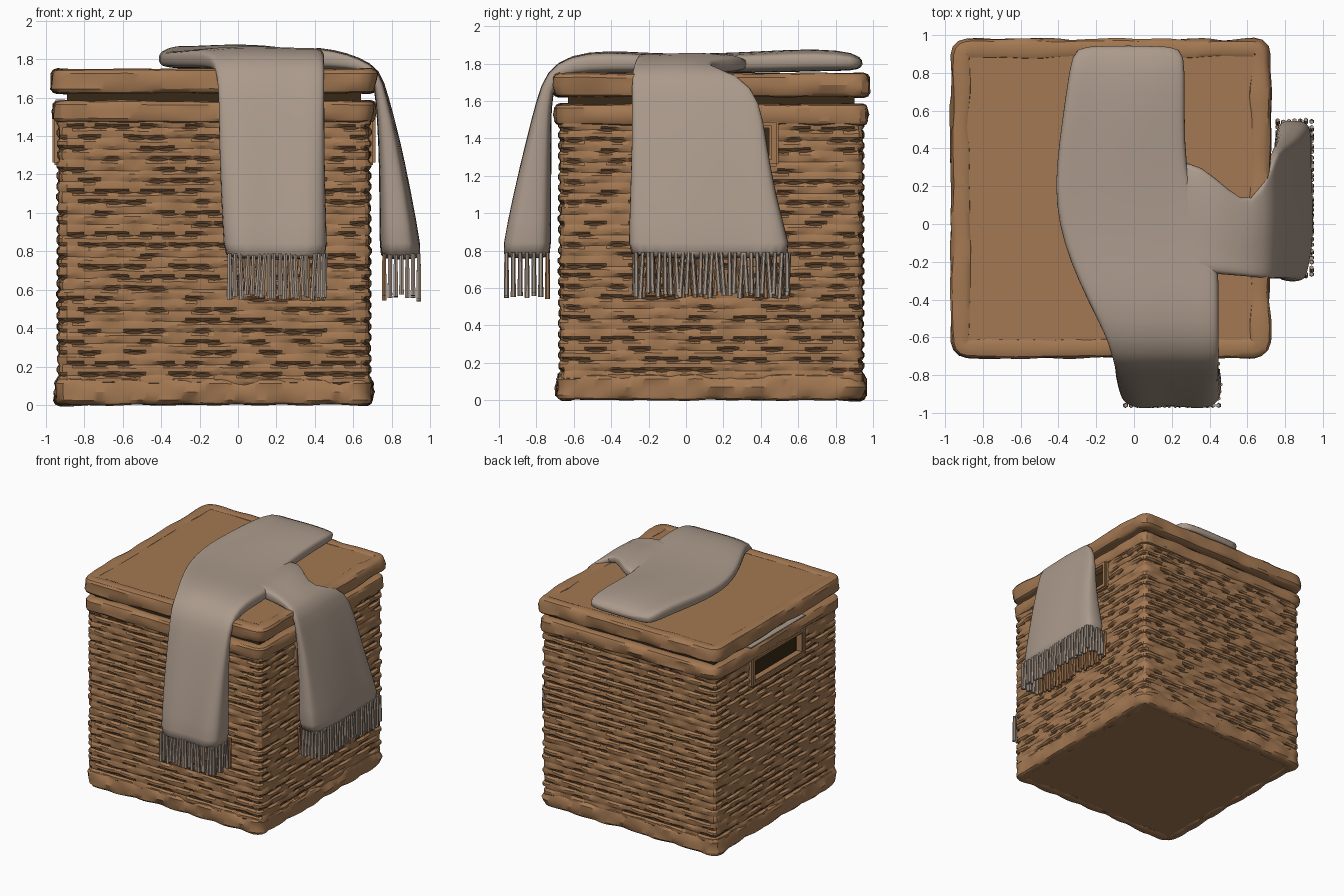
import bpy, bmesh, math, random
from mathutils import Vector, Matrix, noise

random.seed(4)
if "Cube" in bpy.data.objects:
    bpy.data.objects.remove(bpy.data.objects["Cube"])

CX, CY = -0.125, 0.135          # middle of the basket


def material(name, rgb):
    m = bpy.data.materials.new(name)
    m.use_nodes = True
    m.diffuse_color = (*rgb, 1)
    m.node_tree.nodes["Principled BSDF"].inputs["Base Color"].default_value = (*rgb, 1)
    return m


WICKER = material("wicker", (0.37, 0.19, 0.085))
SLIT = material("weave_shadow_brown", (0.10, 0.05, 0.022))
DARK = material("dark_interior", (0.04, 0.022, 0.008))
WOOL = material("grey_beige_wool", (0.41, 0.325, 0.262))


def finish(name, bm, mats, angle=40):
    bmesh.ops.recalc_face_normals(bm, faces=bm.faces)
    me = bpy.data.meshes.new(name)
    bm.to_mesh(me)
    bm.free()
    ob = bpy.data.objects.new(name, me)
    bpy.context.collection.objects.link(ob)
    for m in mats:
        me.materials.append(m)
    bpy.ops.object.select_all(action='DESELECT')
    ob.select_set(True)
    bpy.context.view_layer.objects.active = ob
    bpy.ops.object.shade_smooth_by_angle(angle=math.radians(angle))
    return ob


def box(name, lo, hi, mat, bevel=0.0):
    bm = bmesh.new()
    lo, hi = Vector(lo), Vector(hi)
    bmesh.ops.create_cube(bm, size=1, matrix=Matrix.Translation((lo + hi) / 2)
                          @ Matrix.Diagonal((*(hi - lo), 1)))
    if bevel:
        bmesh.ops.bevel(bm, geom=bm.edges[:], offset=bevel, segments=2, affect='EDGES')
    return finish(name, bm, [mat])


def square_path(half, r, n):
    """Points and outward normals round a square with rounded corners."""
    side = [(Vector((-half + r + 2 * (half - r) * i / n, -half, 0)), Vector((0, -1, 0)))
            for i in range(n + 1)]
    for i in (1, 2):
        a = math.radians(30 * i)
        o = Vector((math.sin(a), -math.cos(a), 0))
        side.append((Vector((half - r, r - half, 0)) + o * r, o))
    out = []
    for k in range(4):
        rot = Matrix.Rotation(k * math.pi / 2, 3, 'Z')
        out += [(rot @ p + Vector((CX, CY, 0)), rot @ o) for p, o in side]
    return out


def sq(v, e):
    return math.copysign(abs(v) ** e, v)


def rim(name, half, z0, z1, thick, rough, braid=0.0):
    """Lumpy willow band swept round the basket, optionally braided."""
    bm, rings, n = bmesh.new(), [], 14
    for i, (p, o) in enumerate(square_path(half - thick, 0.03, 64)):
        ring = []
        for j in range(n):
            t = math.tau * j / n
            c, s = sq(math.cos(t), 0.6), sq(math.sin(t), 0.6)
            q = p + o * c * thick + Vector((0, 0, (z0 + z1) / 2 + s * (z1 - z0) / 2))
            d = rough * noise.noise(Vector((q.x * 5, q.y * 5, q.z * 16)))
            d += braid * (abs(math.sin(i * 0.3 + abs(s) * 1.5)) - 0.8)
            ring.append(bm.verts.new(q + (o * c + Vector((0, 0, s * 0.4))) * d))
        rings.append(ring)
    for a, b in zip(rings, rings[1:] + rings[:1]):
        for j in range(n):
            bm.faces.new((a[j], b[j], b[(j + 1) % n], a[(j + 1) % n]))
    return finish(name, bm, [WICKER], 30)


def woven_wall(z0=0.1, z1=1.5, rows=25, run=4):
    """Woven strands with lens-shaped slits and two handle openings."""
    bm, grid, dark = bmesh.new(), [], []
    path, pitch = square_path(0.805, 0.04, 52), (z1 - z0) / rows
    for r in range(rows):
        lines, opened = [[], [], [], []], []
        is_open = False
        for i, (p, o) in enumerate(path):
            k = (i + (r % 2) * 2) % run
            if k == 0:
                is_open = random.random() < 0.6
            g = 0.009 * math.sin(math.pi * k / run) * is_open
            opened.append(is_open)
            weave = 0.006 * math.cos(math.pi * i / run + r * math.pi)
            wob = 0.006 * noise.noise(Vector((p.x * 7, p.y * 7, r * 2.3)))
            z = z0 + r * pitch + wob
            for line, dz, d in zip(lines, (-g, g, pitch * 0.32, pitch * 0.68),
                                   (-g * 1.5, -g * 1.5, 0.006 + weave, 0.006 + weave)):
                line.append(bm.verts.new(p + o * (d + wob) + Vector((0, 0, z + dz))))
        grid += lines
        dark += [opened, None, None, None]
    for (a, b), op in zip(zip(grid, grid[1:]), dark):
        for i in range(len(a)):
            j = (i + 1) % len(a)
            f = bm.faces.new((a[i], a[j], b[j], b[i]))
            f.material_index = int(bool(op and op[i]))
    hole = [f for f in bm.faces if abs(f.calc_center_median().x - CX) > 0.78
            and abs(f.calc_center_median().y - CY) < 0.32
            and 1.29 < f.calc_center_median().z < 1.46]
    bmesh.ops.delete(bm, geom=hole, context='FACES')
    return finish("woven_wall", bm, [WICKER, SLIT], 25)


# Basket body
woven_wall()
rim("bottom_rim", 0.825, 0.0, 0.14, 0.05, 0.02, 0.012)
rim("upper_rim", 0.835, 1.47, 1.585, 0.05, 0.018)
box("dark_core", (CX - 0.765, CY - 0.765, 0.05), (CX + 0.765, CY + 0.765, 1.66), DARK)
box("base_panel", (CX - 0.78, CY - 0.78, 0.008), (CX + 0.78, CY + 0.78, 0.06), WICKER)

# Handle frames round the openings on both sides
for side, label in ((-1, "right"), (1, "left")):
    xs = sorted((CX + side * 0.765, CX + side * 0.84))
    for part, y0, y1, z0, z1 in (("bottom", -0.36, 0.36, 1.25, 1.30), ("top", -0.36, 0.36, 1.455, 1.5),
                                 ("front", -0.36, -0.31, 1.25, 1.5), ("back", 0.31, 0.36, 1.25, 1.5)):
        box(f"{label}_handle_{part}", (xs[0], CY + y0, z0), (xs[1], CY + y1, z1), WICKER, 0.012)
box("rim_cloth_strip", (CX - 0.825, CY - 0.36, 1.58), (CX - 0.775, CY + 0.36, 1.589), WOOL)

# Lid
rim("lid_edge", 0.845, 1.62, 1.75, 0.055, 0.018)
box("lid_panel", (CX - 0.81, CY - 0.81, 1.64), (CX + 0.81, CY + 0.81, 1.74), WICKER, 0.01)


def cloth(name, stations, swap, n=24):
    """Loft thick cloth through (edge0, edge1, outer, inner) stations."""
    bm, rings = bmesh.new(), []
    for k, (e0, e1, outer, inner) in enumerate(stations):
        ring, mid = [], [(a + b) / 2 for a, b in zip(outer, inner)]
        for j in range(n):
            t = math.tau * j / n
            u, v = sq(math.cos(t), 0.5), sq(math.sin(t), 0.45)
            fold = 1 + 0.10 * math.sin(u * 5 + k * 0.35) * (v > 0)
            a = (e0 + e1) / 2 + u * (e1 - e0) / 2
            b, z = [m + (o - m) * v * fold for m, o in zip(mid, outer)]
            ring.append(bm.verts.new((b, a, z) if swap else (a, b, z)))
        rings.append(ring)
    for p, q in zip(rings, rings[1:]):
        for j in range(n):
            bm.faces.new((p[j], p[(j + 1) % n], q[(j + 1) % n], q[j]))
    bm.faces.new(rings[0])
    bm.faces.new(rings[-1])
    ob = finish(name, bm, [WOOL], 80)
    ob.modifiers.new("soften", 'SUBSURF').levels = 1
    ob.modifiers["soften"].render_levels = 1


def fringe(name, e0, e1, outer, inner, swap, count):
    """Tapered tassels hanging round the hem."""
    bm = bmesh.new()
    spots = [(e0 + (e1 - e0) * i / count, b, m) for i in range(count + 1)
             for b, m in ((outer, 0), (inner, 1))]
    spots += [(e, outer + (inner - outer) * i / 6, 0) for e in (e0, e1) for i in range(1, 6)]
    for a, b, m in spots:
        a += random.uniform(-0.006, 0.006)
        length = random.uniform(0.21, 0.25)
        at = Vector((b, a, 0.79 - length / 2) if swap else (a, b, 0.79 - length / 2))
        tilt = Matrix.Rotation(random.uniform(-0.08, 0.08), 4, 'Y' if not swap else 'X')
        made = bmesh.ops.create_cone(bm, cap_ends=True, segments=6, radius1=0.014, radius2=0.011,
                                     depth=length, matrix=Matrix.Translation(at) @ tilt)
        for f in {f for v in made["verts"] for f in v.link_faces}:
            f.material_index = m
    finish(name, bm, [WOOL, WICKER], 50)


# Throw: long part lying on the lid and falling over the front
cloth("throw_front", [
    (-0.28, 0.22, (0.95, 1.81), (0.94, 1.78)),
    (-0.33, 0.27, (0.91, 1.86), (0.90, 1.76)),
    (-0.36, 0.27, (0.70, 1.88), (0.70, 1.76)),
    (-0.40, 0.27, (0.42, 1.865), (0.42, 1.75)),
    (-0.42, 0.29, (0.20, 1.855), (0.20, 1.75)),
    (-0.40, 0.40, (0.00, 1.85), (0.00, 1.745)),
    (-0.34, 0.45, (-0.20, 1.855), (-0.20, 1.745)),
    (-0.24, 0.45, (-0.42, 1.87), (-0.42, 1.745)),
    (-0.14, 0.45, (-0.62, 1.85), (-0.60, 1.74)),
    (-0.11, 0.45, (-0.75, 1.76), (-0.70, 1.71)),
    (-0.10, 0.45, (-0.80, 1.60), (-0.72, 1.57)),
    (-0.10, 0.45, (-0.85, 1.40), (-0.72, 1.38)),
    (-0.09, 0.455, (-0.92, 1.10), (-0.72, 1.10)),
    (-0.075, 0.465, (-0.98, 0.80), (-0.72, 0.80)),
    (-0.065, 0.46, (-0.97, 0.755), (-0.73, 0.755))], False)
fringe("throw_front_fringe", -0.04, 0.445, -0.96, -0.74, False, 17)

# Throw: branch falling over the left side
cloth("throw_side", [
    (-0.24, 0.36, (0.20, 1.82), (0.20, 1.76)),
    (-0.26, 0.31, (0.36, 1.865), (0.36, 1.75)),
    (-0.27, 0.18, (0.50, 1.85), (0.50, 1.745)),
    (-0.28, 0.09, (0.63, 1.81), (0.62, 1.74)),
    (-0.29, 0.30, (0.74, 1.75), (0.70, 1.71)),
    (-0.29, 0.40, (0.78, 1.61), (0.715, 1.59)),
    (-0.29, 0.43, (0.84, 1.39), (0.73, 1.38)),
    (-0.30, 0.48, (0.90, 1.10), (0.735, 1.10)),
    (-0.31, 0.565, (0.955, 0.80), (0.735, 0.80)),
    (-0.30, 0.555, (0.945, 0.755), (0.745, 0.755))], True)
fringe("throw_side_fringe", -0.27, 0.54, 0.94, 0.76, True, 26)
